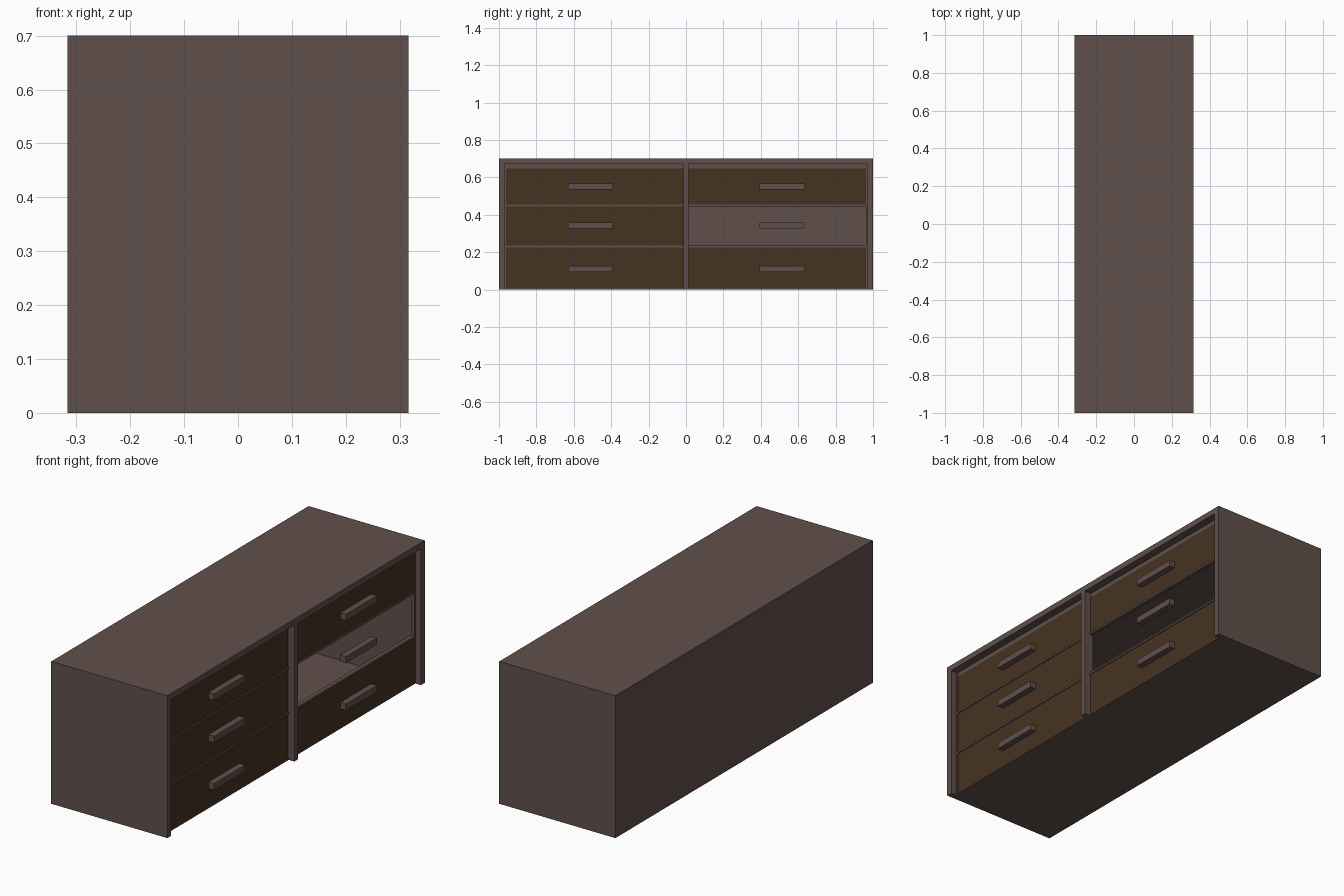
import bpy

cube = bpy.data.objects.get("Cube")
if cube:
    bpy.data.objects.remove(cube, do_unlink=True)


def material(name, rgb):
    m = bpy.data.materials.new(name)
    m.use_nodes = True
    m.diffuse_color = (*rgb, 1)
    m.node_tree.nodes["Principled BSDF"].inputs["Base Color"].default_value = (*rgb, 1)
    return m


WOOD = material("muted brown wood", (0.118, 0.079, 0.071))
FRONT = material("dark walnut", (0.060, 0.033, 0.0148))


def box(name, mat, x, y, z):
    """Box spanning the given (low, high) ranges."""
    spans = (x, y, z)
    bpy.ops.mesh.primitive_cube_add(size=1, location=[(a + b) / 2 for a, b in spans])
    ob = bpy.context.object
    ob.name = name
    ob.scale = [b - a for a, b in spans]
    bpy.ops.object.transform_apply(location=False, rotation=False, scale=True)
    ob.data.materials.append(mat)
    return ob


X, Y, H = 0.316, 1.0, 0.70     # half depth, half length, height
T = 0.03                       # panel thickness
FACE = X - T                   # plane of the recessed front frame
BACK = FACE - 0.02             # rear of the front frame
INNER = Y - T

# Hollow carcass
box("top_panel", WOOD, (-X, X), (-Y, Y), (H - T, H))
box("back_panel", WOOD, (-X, -X + T), (-INNER, INNER), (0, H - T))
box("floor_panel", WOOD, (-X + T, FACE), (-INNER, INNER), (0, 0.005))
for side, label in ((-1, "right"), (1, "left")):
    y = sorted((side * INNER, side * Y))
    box(label + "_end_panel", WOOD, (-X, X), y, (0, H - T))
    y = sorted((side * 0.963, side * INNER))
    box(label + "_stile", WOOD, (BACK, FACE), y, (0.005, H - T))

# Front frame
box("centre_post", WOOD, (BACK, X), (-0.014, 0.014), (0, H - T))
box("top_rail", WOOD, (BACK, FACE - 0.008), (-0.963, 0.963), (0.647, H - T))
for name, z in (("lower_rail", (0.225, 0.235)), ("upper_rail", (0.444, 0.454))):
    box(name, WOOD, (BACK, FACE), (-0.963, 0.963), z)

# Drawer fronts and handles; one bay is left open behind its handle
rows = (("bottom", 0.005, 0.225, 0.110),
        ("middle", 0.235, 0.444, 0.343),
        ("top", 0.454, 0.647, 0.551))
columns = (("right", -0.963, -0.014, -0.511), ("left", 0.014, 0.963, 0.514))
for row, z0, z1, hz in rows:
    for col, y0, y1, hy in columns:
        if (row, col) != ("middle", "left"):
            box(f"{row}_{col}_drawer_front", FRONT, (BACK, FACE - 0.005), (y0, y1), (z0, z1))
        box(f"{row}_{col}_handle", WOOD, (FACE - 0.006, X - 0.004),
            (hy - 0.12, hy + 0.12), (hz - 0.016, hz + 0.016))
